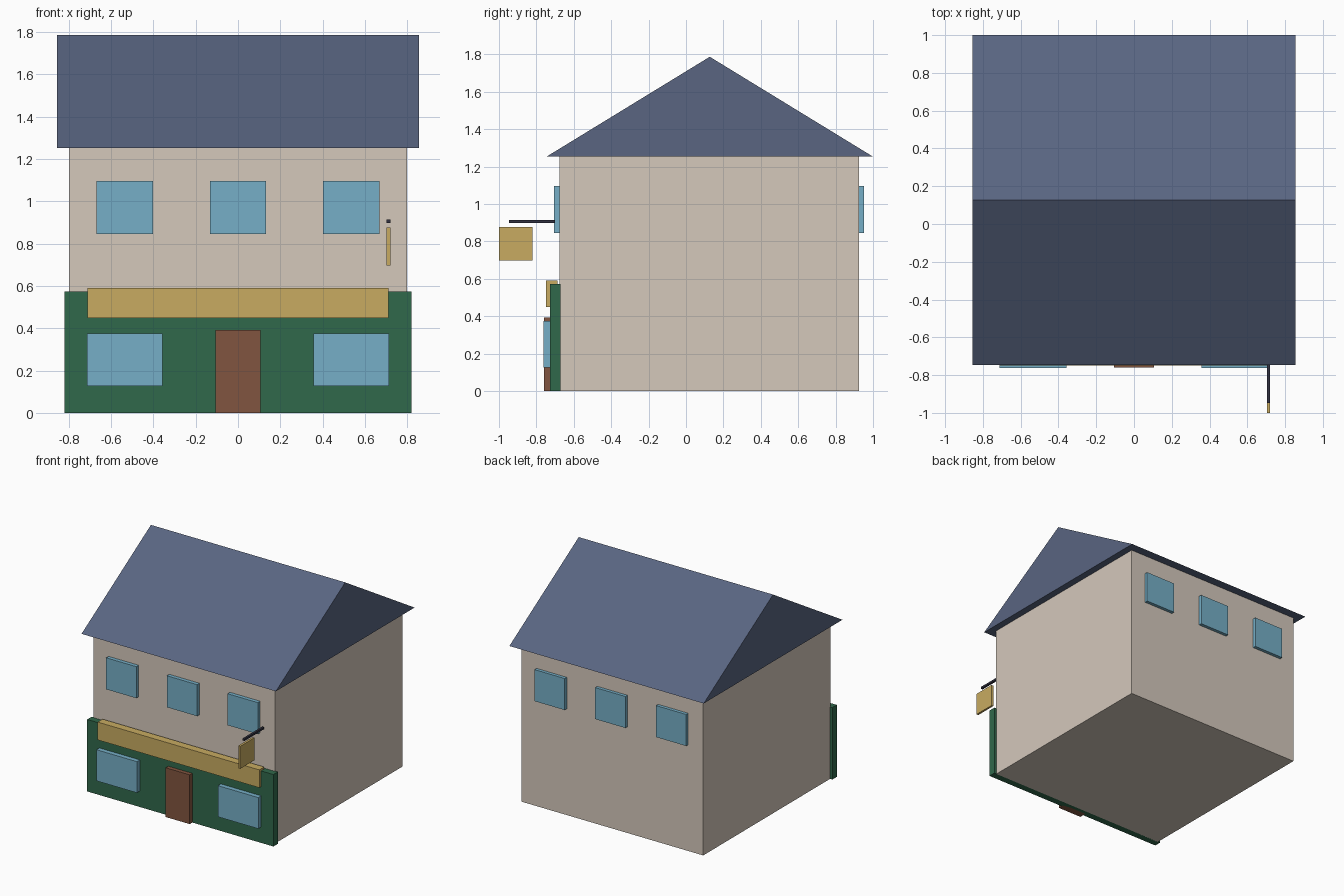
import bpy, bmesh

if "Cube" in bpy.data.objects:
    bpy.data.objects.remove(bpy.data.objects["Cube"])


def material(name, color):
    m = bpy.data.materials.new(name)
    m.diffuse_color = (*color, 1)
    m.use_nodes = True
    m.node_tree.nodes["Principled BSDF"].inputs["Base Color"].default_value = m.diffuse_color
    return m


PLASTER = material("plaster", (0.66, 0.58, 0.50))
SLATE = material("slate", (0.10, 0.13, 0.22))
GREEN = material("green_paint", (0.03, 0.14, 0.07))
GOLD = material("gold_paint", (0.58, 0.41, 0.12))
GLASS = material("glass", (0.18, 0.43, 0.57))
WOOD = material("door_wood", (0.22, 0.09, 0.05))
IRON = material("iron", (0.03, 0.03, 0.05))


def finish(name, bm, mat):
    bmesh.ops.recalc_face_normals(bm, faces=bm.faces[:])
    me = bpy.data.meshes.new(name)
    bm.to_mesh(me)
    bm.free()
    me.materials.append(mat)
    ob = bpy.data.objects.new(name, me)
    bpy.context.collection.objects.link(ob)
    return ob


def box(name, x, y, z, mat):
    """Box from (min, max) ranges on each axis."""
    bm = bmesh.new()
    bmesh.ops.create_cube(bm, size=1)
    for v in bm.verts:
        v.co = [r[0] if c < 0 else r[1] for c, r in zip(v.co, (x, y, z))]
    return finish(name, bm, mat)


def prism(name, profile, x0, x1, mat):
    """Extrude a y-z profile along x."""
    bm = bmesh.new()
    face = bm.faces.new([bm.verts.new((x0, y, z)) for y, z in profile])
    ext = bmesh.ops.extrude_face_region(bm, geom=[face])
    verts = [g for g in ext["geom"] if isinstance(g, bmesh.types.BMVert)]
    bmesh.ops.translate(bm, verts=verts, vec=(x1 - x0, 0, 0))
    return finish(name, bm, mat)


FRONT, BACK = -0.675, 0.926

# Main building and gabled roof
box("walls", (-0.80, 0.80), (FRONT, BACK), (0, 1.253), PLASTER)
prism("roof", [(-0.746, 1.253), (1.0, 1.253), (0.127, 1.787)], -0.856, 0.856, SLATE)

# Upper windows, three on the front and three on the back
for side, wall, out in (("front", FRONT, -0.03), ("back", BACK, 0.026)):
    for i in (-1, 0, 1):
        cx = i * 0.535
        y = sorted((wall - out, wall + out))
        box(f"{side}_window_{i + 2}", (cx - 0.133, cx + 0.133), y, (0.846, 1.097), GLASS)

# Shop front with fascia board, door and display windows
box("shop_front", (-0.82, 0.82), (-0.726, -0.67), (0, 0.573), GREEN)
box("fascia_board", (-0.712, 0.712), (-0.749, -0.687), (0.448, 0.59), GOLD)
box("door", (-0.106, 0.106), (-0.759, -0.70), (0, 0.392), WOOD)
for name, cx in (("left", -0.535), ("right", 0.535)):
    box(f"{name}_shop_window", (cx - 0.178, cx + 0.178), (-0.763, -0.70), (0.127, 0.375), GLASS)

# Hanging sign and its bracket
box("sign_bracket", (0.703, 0.72), (-0.947, -0.70), (0.898, 0.914), IRON)
box("hanging_sign", (0.703, 0.72), (-1.0, -0.822), (0.697, 0.876), GOLD)
